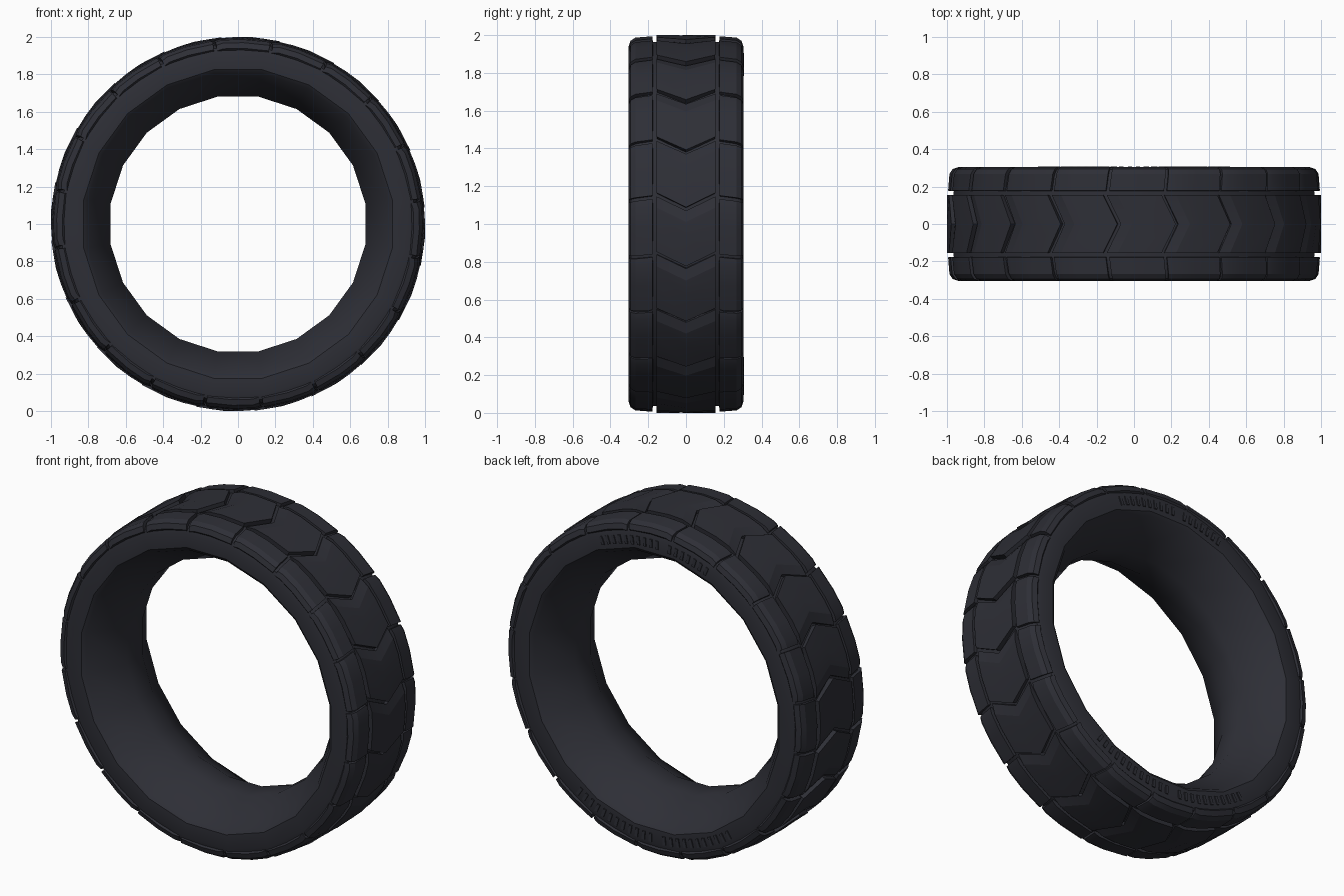
import bpy, bmesh, math

if "Cube" in bpy.data.objects:
    bpy.data.objects.remove(bpy.data.objects["Cube"], do_unlink=True)

SIDES = 20
STEP = 360 / SIDES

rubber = bpy.data.materials.new("dark_rubber")
rubber.use_nodes = True
colour = (0.027, 0.028, 0.037, 1)
rubber.diffuse_color = colour
rubber.node_tree.nodes["Principled BSDF"].inputs["Base Color"].default_value = colour


def point(angle, r, y):
    a = math.radians(angle)
    return (r * math.cos(a), y, 1 + r * math.sin(a))


def finish(name, bm, smooth):
    bmesh.ops.recalc_face_normals(bm, faces=bm.faces)
    mesh = bpy.data.meshes.new(name)
    bm.to_mesh(mesh)
    bm.free()
    mesh.materials.append(rubber)
    obj = bpy.data.objects.new(name, mesh)
    bpy.context.collection.objects.link(obj)
    bpy.ops.object.select_all(action='DESELECT')
    obj.select_set(True)
    bpy.context.view_layer.objects.active = obj
    bpy.ops.object.shade_smooth_by_angle(angle=math.radians(smooth))
    return obj


def add_block(bm, centre, rows, cols, base):
    """Raised block: rows are (angle, drop), cols are (y, radius, shift)."""
    top = [[bm.verts.new(point(centre + a + s, r - d, y)) for y, r, s in cols]
           for a, d in rows]
    low = [[bm.verts.new(point(centre + a + s, base, y * 0.97)) for y, r, s in cols]
           for a, d in rows]
    nr, nc = len(rows), len(cols)
    for i in range(nr - 1):
        for j in range(nc - 1):
            bm.faces.new((top[i][j], top[i][j + 1], top[i + 1][j + 1], top[i + 1][j]))
    rim = ([(0, j) for j in range(nc)] + [(i, nc - 1) for i in range(1, nr)]
           + [(nr - 1, j) for j in range(nc - 2, -1, -1)]
           + [(i, 0) for i in range(nr - 2, 0, -1)])
    for (i, j), (k, l) in zip(rim, rim[1:] + rim[:1]):
        bm.faces.new((top[i][j], top[k][l], low[k][l], low[i][j]))


# Carcass: closed ring with sloping bead faces
half = [(0.69, 0.07), (0.815, 0.285), (0.835, 0.3), (0.92, 0.302),
        (0.95, 0.292), (0.968, 0.26), (0.976, 0.17)]
profile = half + [(r, -y) for r, y in reversed(half)]
bm = bmesh.new()
rings = [[bm.verts.new(point(STEP * (k + 0.5), r, y)) for r, y in profile]
         for k in range(SIDES)]
for k in range(SIDES):
    a, b = rings[k], rings[(k + 1) % SIDES]
    for j in range(len(profile)):
        n = (j + 1) % len(profile)
        bm.faces.new((a[j], a[n], b[n], b[j]))
finish("tyre_carcass", bm, 32)

# Chevron blocks around the middle, ramped at the trailing end
edge = STEP / 2 - 0.5
centre_rows = [(edge, 0.016), (edge - 3.5, 0.002), (0, 0), (-edge, 0)]
centre_cols = [(-0.155, 1.0, 0), (0, 1.002, -4.4), (0.155, 1.0, 0)]
bm = bmesh.new()
for k in range(SIDES):
    add_block(bm, k * STEP, centre_rows, centre_cols, 0.955)
finish("chevron_tread_blocks", bm, 12)

# Shoulder blocks on both edges
shoulder_rows = [(edge, 0.008), (edge - 2, 0), (0, 0), (-edge, 0)]
shoulder = [(0.178, 0.994, 0), (0.268, 0.987, -0.6),
            (0.294, 0.97, -0.8), (0.304, 0.94, -0.8)]
bm = bmesh.new()
for side in (-1, 1):
    cols = [(side * y, r, s) for y, r, s in shoulder]
    for k in range(SIDES):
        add_block(bm, k * STEP - 0.8, shoulder_rows, cols, 0.93)
finish("shoulder_tread_blocks", bm, 25)

# Short radial ribs on the back sidewall, in two arcs
bm = bmesh.new()
for middle, spread, count, gap in ((90, 23, 18, 10), (270, 34, 24, 11)):
    for i in range(count):
        if i == gap:
            continue
        ang = middle - spread + 2 * spread * i / (count - 1)
        corners = [(ang + da, r) for da, r in
                   ((-0.6, 0.855), (0.6, 0.855), (0.6, 0.905), (-0.6, 0.905))]
        back = [bm.verts.new(point(a, r, 0.298)) for a, r in corners]
        face = [bm.verts.new(point(a, r, 0.307)) for a, r in corners]
        bm.faces.new(face)
        for j in range(4):
            n = (j + 1) % 4
            bm.faces.new((back[j], back[n], face[n], face[j]))
finish("sidewall_ribs", bm, 20)
